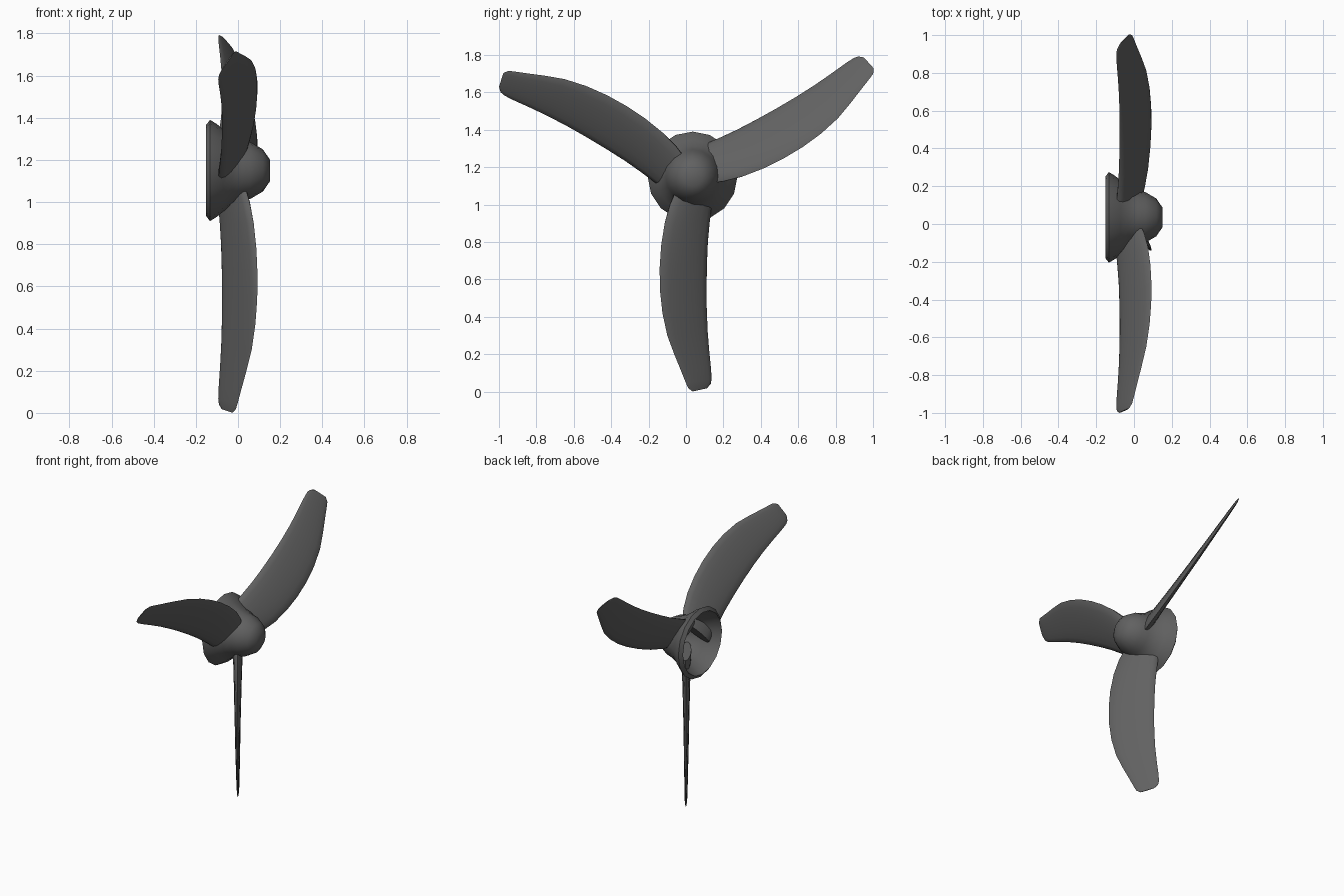
import bpy, bmesh, math
from mathutils import Vector, Matrix

if "Cube" in bpy.data.objects:
    bpy.data.objects.remove(bpy.data.objects["Cube"])

HUB = Vector((0, 0.035, 1.15))
SPIN = Vector((0, 0.021, 1.144))  # centre the blades are turned about
grey = bpy.data.materials.new("dark_grey")
grey.diffuse_color = (0.12, 0.12, 0.12, 1)
grey.use_nodes = True
grey.node_tree.nodes["Principled BSDF"].inputs["Base Color"].default_value = grey.diffuse_color


def finish(name, bm, angle):
    bmesh.ops.recalc_face_normals(bm, faces=bm.faces[:])
    me = bpy.data.meshes.new(name)
    bm.to_mesh(me)
    bm.free()
    ob = bpy.data.objects.new(name, me)
    bpy.context.collection.objects.link(ob)
    me.materials.append(grey)
    bpy.ops.object.select_all(action='DESELECT')
    ob.select_set(True)
    bpy.context.view_layer.objects.active = ob
    bpy.ops.object.shade_smooth_by_angle(angle=math.radians(angle))
    return ob


def loft(bm, rings):
    # bridge closed rings of points and cap both ends
    vs = [[bm.verts.new(p) for p in r] for r in rings]
    n = len(vs[0])
    for a, b in zip(vs, vs[1:]):
        for i in range(n):
            j = (i + 1) % n
            bm.faces.new((a[i], a[j], b[j], b[i]))
    bm.faces.new(vs[0])
    bm.faces.new(vs[-1])


# hub: round nose flaring to an open skirt, hollow from behind (x, radius)
profile = [(0.151, 0.052), (0.118, 0.1), (0.06, 0.134), (0.02, 0.144),
           (-0.03, 0.165), (-0.07, 0.195), (-0.1, 0.22), (-0.133, 0.24), (-0.152, 0.215),
           (-0.12, 0.203), (-0.06, 0.165), (0.0, 0.13), (0.06, 0.11), (0.1, 0.07)]
SEG = 16
bm = bmesh.new()
loft(bm, [[HUB + Vector((x, r * math.cos(k * math.tau / SEG), r * math.sin(k * math.tau / SEG)))
           for k in range(SEG)] for x, r in profile])
finish("hub", bm, 60)

# blade: leading edge (y, z), trailing edge (y, z), half thickness
stations = [(-0.05, 1.08, 0.14, 1.055, .036), (-0.085, 1.0, 0.135, 0.99, .033),
            (-0.114, 0.9, 0.126, 0.9, .029), (-0.133, 0.78, 0.117, 0.8, .026),
            (-0.141, 0.66, 0.112, 0.68, .023), (-0.139, 0.54, 0.11, 0.56, .020),
            (-0.126, 0.42, 0.111, 0.44, .018), (-0.1, 0.3, 0.116, 0.32, .015),
            (-0.063, 0.2, 0.124, 0.22, .013), (-0.026, 0.11, 0.134, 0.12, .011),
            (0.0, 0.045, 0.137, 0.066, .009), (0.012, 0.018, 0.132, 0.04, .007),
            (0.035, 0.001, 0.112, 0.018, .003)]
normal = Vector((0.557, 0.83, 0))
N = 16


def edge_point(y, z):
    # the blade lies in a pitched plane
    return Vector((-0.67 * y - 0.002, y, z))


rings = []
for ly, lz, ty, tz, t in stations:
    a, b = edge_point(ly, lz), edge_point(ty, tz)
    mid, half = (a + b) / 2, (b - a) / 2
    rings.append([mid + half * math.cos(k * math.tau / N) + normal * t * math.sin(k * math.tau / N)
                  for k in range(N)])

for i in range(3):
    turn = Matrix.Translation(SPIN) @ Matrix.Rotation(i * math.tau / 3, 4, 'X') @ Matrix.Translation(-SPIN)
    bm = bmesh.new()
    loft(bm, [[turn @ p for p in r] for r in rings])
    finish(f"blade_{i + 1}", bm, 60)
